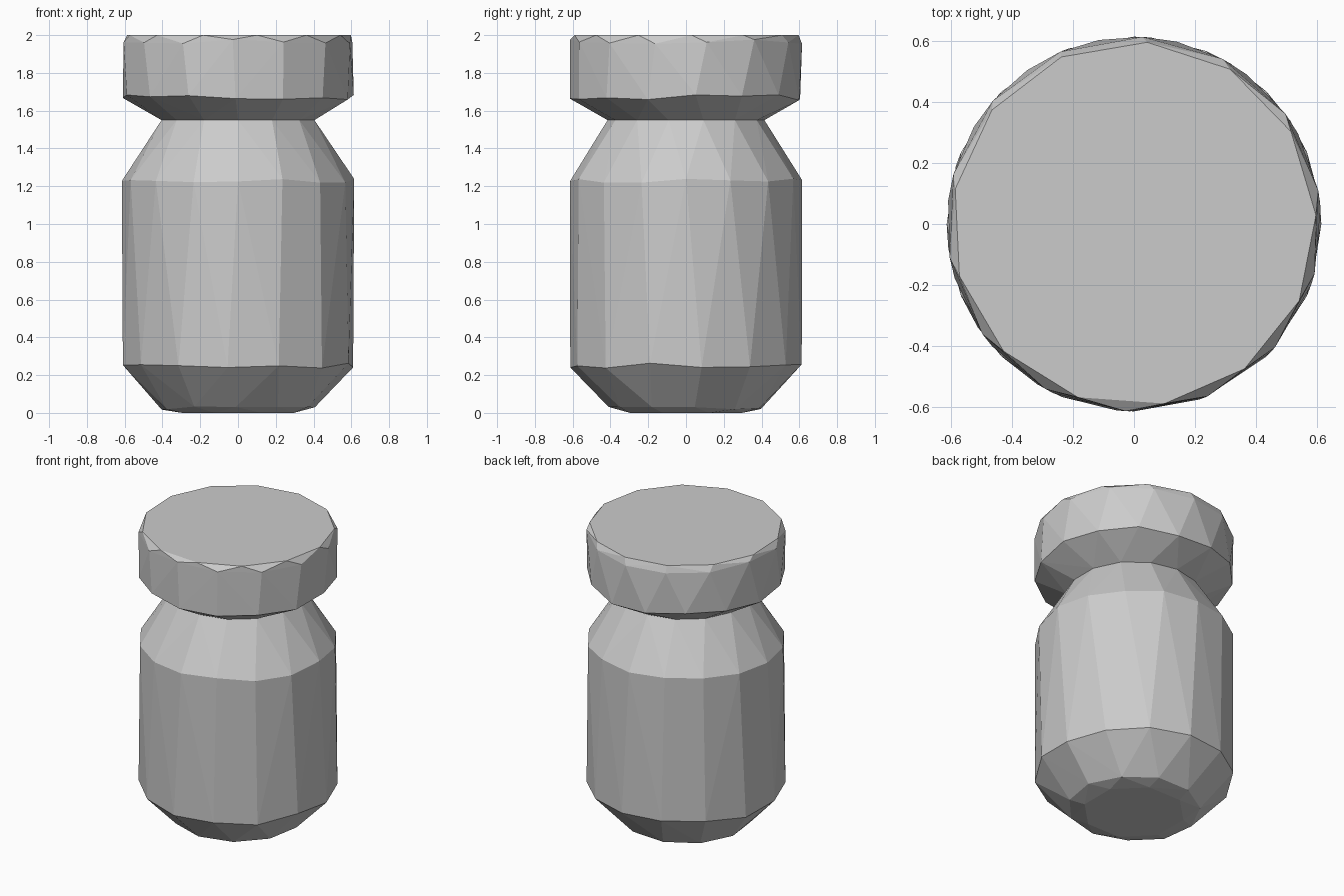
import bpy, bmesh, math, random

random.seed(4)
cube = bpy.data.objects.get("Cube")
if cube:
    bpy.data.objects.remove(cube, do_unlink=True)

grey = bpy.data.materials.new("plain grey")
grey.use_nodes = True
grey.diffuse_color = (0.6, 0.6, 0.6, 1)
grey.node_tree.nodes["Principled BSDF"].inputs["Base Color"].default_value = (0.6, 0.6, 0.6, 1)

WAIST = 1.55


def ring(bm, sides, radius, z, turn=0.0, uneven=0.0):
    """Ring of points with slightly uneven heights, for a hand-cut look."""
    for i in range(sides):
        a = math.tau * (i + turn) / sides
        dz = random.uniform(-uneven, uneven)
        bm.verts.new((radius * math.cos(a), radius * math.sin(a), z + dz))


def faceted_part(name, rings):
    """Wrap the rings in a faceted skin, left open at the waist."""
    bm = bmesh.new()
    for r in rings:
        ring(bm, *r)
    bmesh.ops.convex_hull(bm, input=bm.verts[:])
    loose = [v for v in bm.verts if not v.link_faces]
    bmesh.ops.delete(bm, geom=loose, context='VERTS')
    caps = [f for f in bm.faces if all(abs(v.co.z - WAIST) < 0.001 for v in f.verts)]
    bmesh.ops.delete(bm, geom=caps, context='FACES')
    bmesh.ops.recalc_face_normals(bm, faces=bm.faces[:])
    mesh = bpy.data.meshes.new(name)
    bm.to_mesh(mesh)
    bm.free()
    mesh.materials.append(grey)
    obj = bpy.data.objects.new(name, mesh)
    bpy.context.collection.objects.link(obj)
    return obj


# Body: chamfered base, straight wall, sloping shoulder up to the waist
faceted_part("jar_body", [
    (8, 0.32, 0.0, 0.5),
    (11, 0.41, 0.025, 0.2, 0.01),
    (14, 0.615, 0.25, 0.3, 0.015),
    (16, 0.615, 1.23, 0.0, 0.012),
    (14, 0.415, WAIST, 0.5),
])

# Lid: flared underside, short wall, narrow bevel and flat top
faceted_part("jar_lid", [
    (14, 0.415, WAIST, 0.5),
    (15, 0.615, 1.67, 0.2, 0.015),
    (14, 0.615, 1.965, 0.4, 0.012),
    (13, 0.598, 2.0, 0.1),
])
